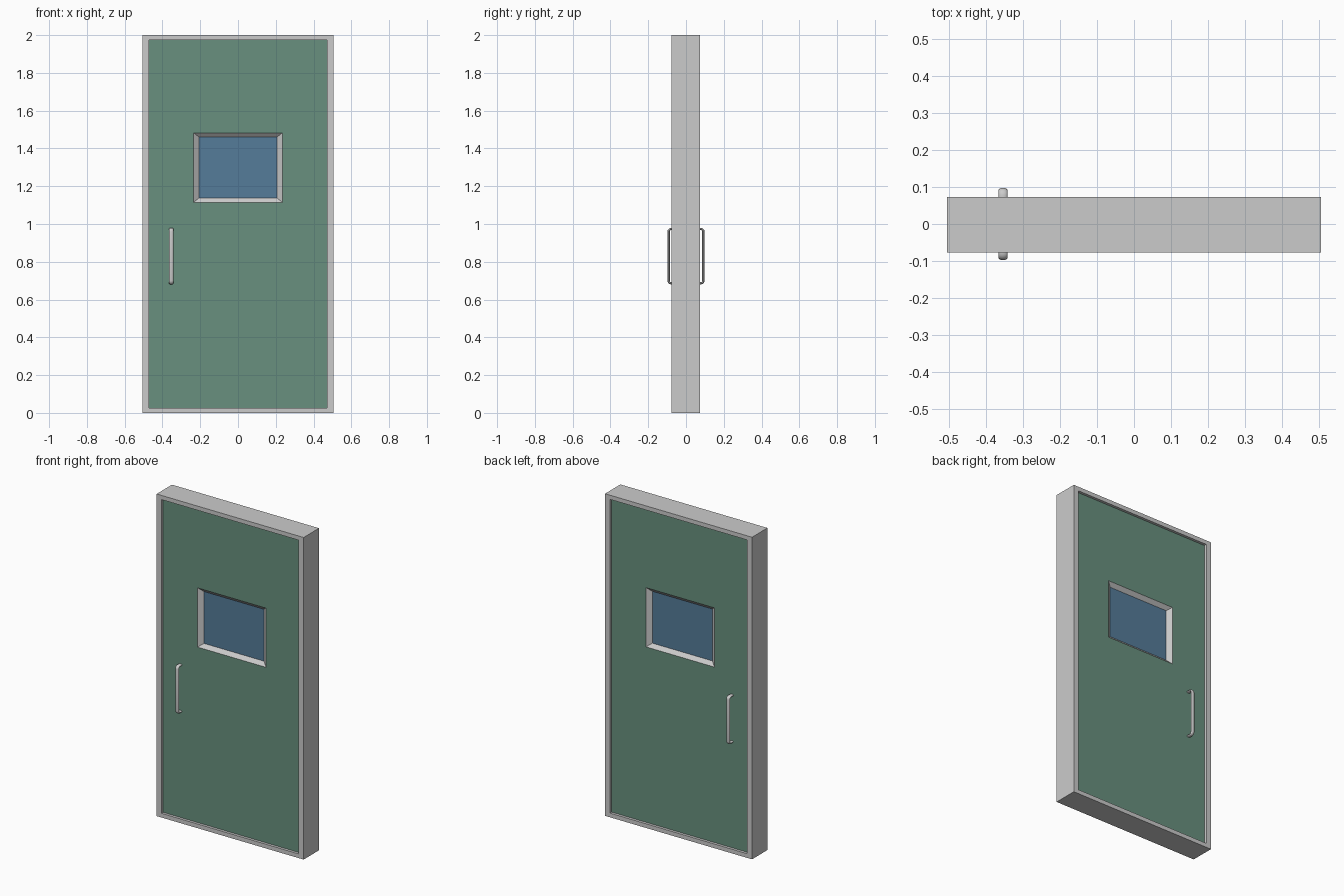
import bpy, bmesh
from math import sin, cos, pi
from mathutils import Vector

if "Cube" in bpy.data.objects:
    bpy.data.objects.remove(bpy.data.objects["Cube"])

YC = -0.002            # centre of the door's thickness


def material(name, rgb):
    m = bpy.data.materials.new(name)
    m.diffuse_color = (*rgb, 1)
    m.use_nodes = True
    m.node_tree.nodes["Principled BSDF"].inputs["Base Color"].default_value = m.diffuse_color
    return m


def make(name, bm, mat=None):
    bmesh.ops.recalc_face_normals(bm, faces=bm.faces)
    me = bpy.data.meshes.new(name)
    bm.to_mesh(me)
    bm.free()
    ob = bpy.data.objects.new(name, me)
    bpy.context.collection.objects.link(ob)
    if mat:
        me.materials.append(mat)
    return ob


def rect_ring(name, outer, inner, mat=None):
    """Rectangular ring; outer/inner = (half width, bottom, top, half depth)."""
    bm = bmesh.new()
    loops = []
    for (w, z0, z1, d), s in ((outer, -1), (inner, -1), (inner, 1), (outer, 1)):
        loops.append([bm.verts.new((x, YC + s * d, z))
                      for x, z in ((-w, z0), (w, z0), (w, z1), (-w, z1))])
    for i in range(4):
        a, b = loops[i], loops[(i + 1) % 4]
        for j in range(4):
            k = (j + 1) % 4
            bm.faces.new((a[j], a[k], b[k], b[j]))
    return make(name, bm, mat)


def pull_handle(name, x, y_base, y_bar, z0, z1, r=0.014, sides=12):
    """Oval section swept along a U-shaped path with rounded corners."""
    s = 1 if y_bar > y_base else -1
    path = [(y_base, z0)]
    for zc, a0 in ((z0 + r, -pi / 2), (z1 - r, 0)):
        for i in range(5):
            a = a0 + i * pi / 8
            path.append((y_bar - s * r + s * r * cos(a), zc + r * sin(a)))
    path.append((y_base, z1))
    pts = [Vector((x, y, z)) for y, z in path]
    bm = bmesh.new()
    rings = []
    for i, p in enumerate(pts):
        t = (pts[min(i + 1, len(pts) - 1)] - pts[max(i - 1, 0)]).normalized()
        side = Vector((1, 0, 0))
        up = side.cross(t)
        rings.append([bm.verts.new(p + side * 0.012 * cos(2 * pi * k / sides)
                                   + up * 0.006 * sin(2 * pi * k / sides))
                      for k in range(sides)])
    for a, b in zip(rings, rings[1:]):
        for j in range(sides):
            k = (j + 1) % sides
            bm.faces.new((a[j], a[k], b[k], b[j]))
    bm.faces.new(rings[0])
    bm.faces.new(rings[-1])
    ob = make(name, bm)
    bpy.ops.object.select_all(action='DESELECT')
    ob.select_set(True)
    bpy.context.view_layer.objects.active = ob
    bpy.ops.object.shade_smooth_by_angle(angle=pi / 4)


green = material("door_green", (0.14, 0.28, 0.21))
blue = material("glass_blue", (0.09, 0.20, 0.32))

# Outer frame, recessed door leaf and bevelled window surround
PANEL = 0.059
rect_ring("door_frame", (0.505, 0, 2, 0.0755), (0.471, 0.026, 1.974, 0.0755))
rect_ring("door_panel", (0.471, 0.026, 1.974, PANEL), (0.235, 1.115, 1.483, PANEL), green)
rect_ring("window_surround", (0.235, 1.115, 1.483, PANEL), (0.206, 1.138, 1.460, 0.038))

# Window glass
bm = bmesh.new()
bmesh.ops.create_cube(bm, size=1)
for v in bm.verts:
    v.co = (v.co.x * 0.412, YC + v.co.y * 0.076, 1.299 + v.co.z * 0.322)
make("window_glass", bm, blue)

# Pull handles on both sides
pull_handle("front_handle", -0.354, YC - PANEL + 0.003, -0.092, 0.686, 0.974)
pull_handle("back_handle", -0.354, YC + PANEL - 0.003, 0.092, 0.686, 0.974)
